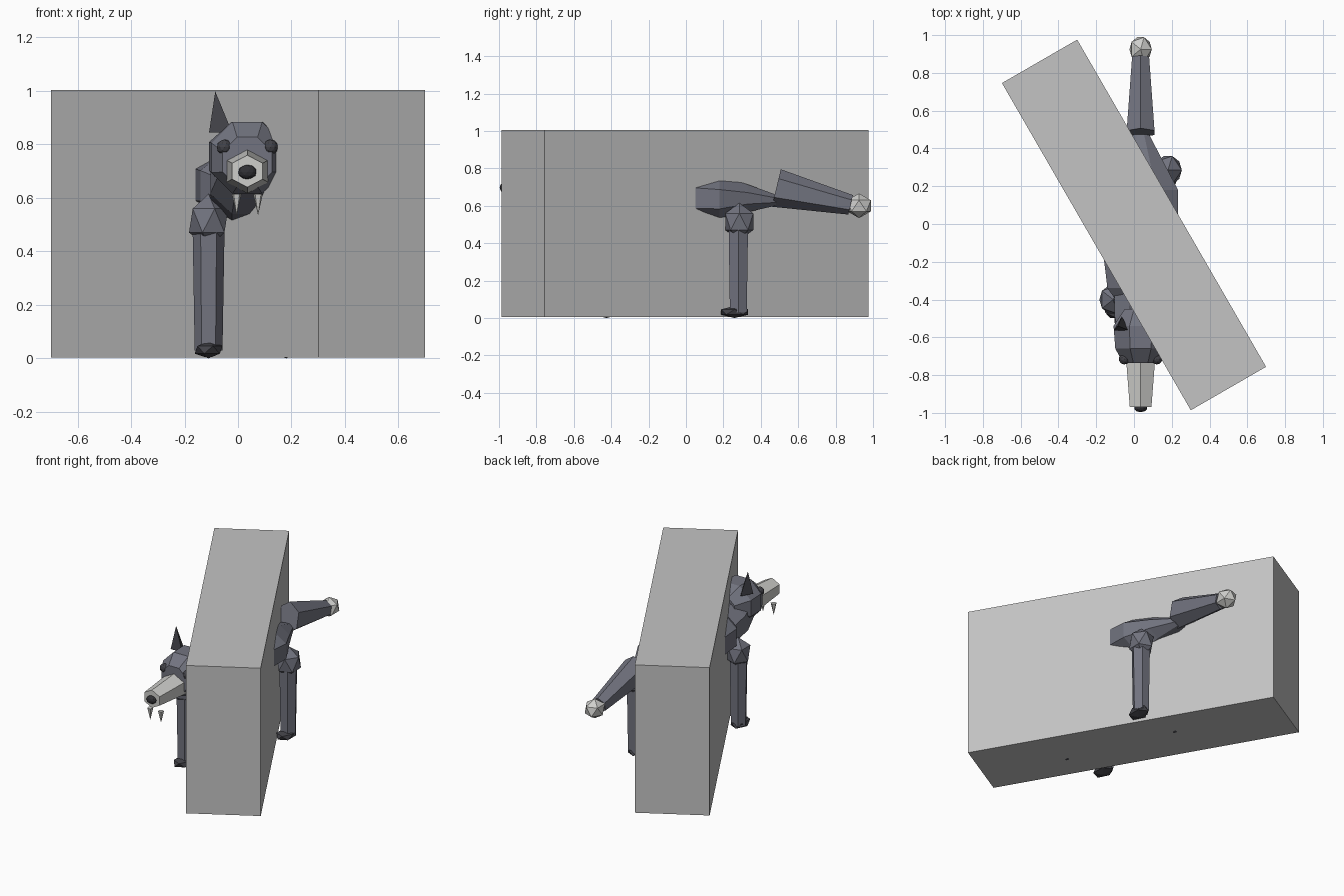
import bpy, bmesh, math
from mathutils import Matrix, Vector

if "Cube" in bpy.data.objects:
    bpy.data.objects.remove(bpy.data.objects["Cube"])

CX = 0.035  # centre line of the animal


def material(name, rgb):
    m = bpy.data.materials.new(name)
    m.diffuse_color = (*rgb, 1)
    m.use_nodes = True
    m.node_tree.nodes["Principled BSDF"].inputs["Base Color"].default_value = m.diffuse_color
    return m


FUR = material("slate fur", (0.17, 0.175, 0.215))
DARK = material("dark fur", (0.055, 0.055, 0.065))
LIGHT = material("pale fur", (0.62, 0.62, 0.6))
STONE = material("grey block", (0.55, 0.55, 0.55))
BLACK = material("nose black", (0.03, 0.03, 0.035))


def finish(name, bm, mat):
    bmesh.ops.recalc_face_normals(bm, faces=bm.faces)
    me = bpy.data.meshes.new(name)
    bm.to_mesh(me)
    bm.free()
    me.materials.append(mat)
    ob = bpy.data.objects.new(name, me)
    bpy.context.collection.objects.link(ob)
    return ob


def loft(name, sections, sides, mat, turn=0.0, tilt=0.0):
    """Rings (y, z, rx, rz) joined along y, centred on the animal."""
    bm = bmesh.new()
    rings = []
    for y, z, rx, rz in sections:
        ring = []
        for i in range(sides):
            a = 2 * math.pi * (i + turn) / sides
            dz = rz * math.sin(a)
            ring.append(bm.verts.new((CX + rx * math.cos(a), y + tilt * dz, z + dz)))
        rings.append(ring)
    for a, b in zip(rings, rings[1:]):
        for i in range(sides):
            j = (i + 1) % sides
            bm.faces.new((a[i], a[j], b[j], b[i]))
    bm.faces.new(rings[0])
    bm.faces.new(rings[-1])
    return finish(name, bm, mat)


def ball(name, loc, size, mat, detail=1):
    bm = bmesh.new()
    bmesh.ops.create_icosphere(bm, subdivisions=detail, radius=1)
    bmesh.ops.transform(bm, verts=bm.verts,
                        matrix=Matrix.Translation(loc) @ Matrix.Diagonal((*size, 1)))
    return finish(name, bm, mat)


def cone(name, base, tip, r1, r2, sides, mat, turn=0.0):
    """Cone or prism whose rings stay level; the tip may be offset."""
    bm = bmesh.new()
    bmesh.ops.create_cone(bm, cap_ends=True, segments=sides, radius1=r1, radius2=r2, depth=1)
    bmesh.ops.rotate(bm, verts=bm.verts, matrix=Matrix.Rotation(turn, 3, 'Z'))
    base, tip = Vector(base), Vector(tip)
    for v in bm.verts:
        p = base.lerp(tip, v.co.z + 0.5)
        v.co = Vector((v.co.x + p.x, v.co.y + p.y, p.z))
    return finish(name, bm, mat)


# Slanted block running through the animal
bm = bmesh.new()
bmesh.ops.create_cube(bm, size=1)
bmesh.ops.transform(bm, verts=bm.verts,
                    matrix=Matrix.Translation((0, -0.005, 0.504))
                    @ Matrix.Rotation(math.radians(-60), 4, 'Z')
                    @ Matrix.Diagonal((2.0, 0.46, 1.0, 1)))
finish("slanted_block", bm, STONE)

# Body, neck and head
loft("body", [(-0.43, 0.63, 0.12, 0.12), (-0.34, 0.645, 0.19, 0.15),
              (-0.15, 0.65, 0.215, 0.155), (0.18, 0.635, 0.215, 0.135),
              (0.33, 0.64, 0.13, 0.08), (0.48, 0.63, 0.045, 0.032)], 8, FUR, 0.5)
loft("neck", [(-0.36, 0.64, 0.15, 0.14), (-0.50, 0.67, 0.15, 0.14),
              (-0.62, 0.72, 0.12, 0.11)], 8, FUR, 0.5, 0.3)
loft("head", [(-0.45, 0.76, 0.09, 0.08), (-0.54, 0.755, 0.155, 0.14),
              (-0.66, 0.75, 0.145, 0.145), (-0.735, 0.735, 0.10, 0.10)], 8, FUR, 0.5)

# Muzzle and nose
loft("muzzle", [(-0.70, 0.70, 0.09, 0.083), (-0.97, 0.70, 0.066, 0.06)], 6, LIGHT, 0.5)
ball("nose", (CX, -0.975, 0.697), (0.035, 0.021, 0.027), BLACK, 2)

# Paired face parts and legs
for side, s in (("left", -1), ("right", 1)):
    x = CX + s * 0.086
    ball(side + "_eye", (x, -0.715, 0.79), (0.029, 0.029, 0.029), DARK, 2)
    cone(side + "_tooth", (CX + s * 0.04, -0.93, 0.535), (CX + s * 0.04, -0.93, 0.615),
         0.0, 0.019, 5, LIGHT)
    cone(side + "_ear", (CX + s * 0.10, -0.54, 0.845), (CX + s * 0.12, -0.54, 0.998),
         0.05, 0.0, 3, DARK, math.radians(0))
    for end, y in (("front", -0.405), ("back", 0.28)):
        x = CX + s * 0.145
        tag = side + "_" + end
        ball(tag + "_joint", (x, y + 0.005, 0.515), (0.082, 0.088, 0.1), FUR)
        cone(tag + "_leg", (x, y, 0.03), (x, y, 0.5), 0.052, 0.06, 6, FUR, math.pi / 6)
        ball(tag + "_paw", (x, y - 0.02, 0.032), (0.058, 0.085, 0.032), DARK)

# Tail with pale tip
loft("tail", [(0.483, 0.695, 0.085, 0.1), (0.88, 0.605, 0.052, 0.052)], 6, FUR, 0.5, 0.24)
ball("tail_tip", (CX, 0.925, 0.6), (0.066, 0.075, 0.066), LIGHT)
